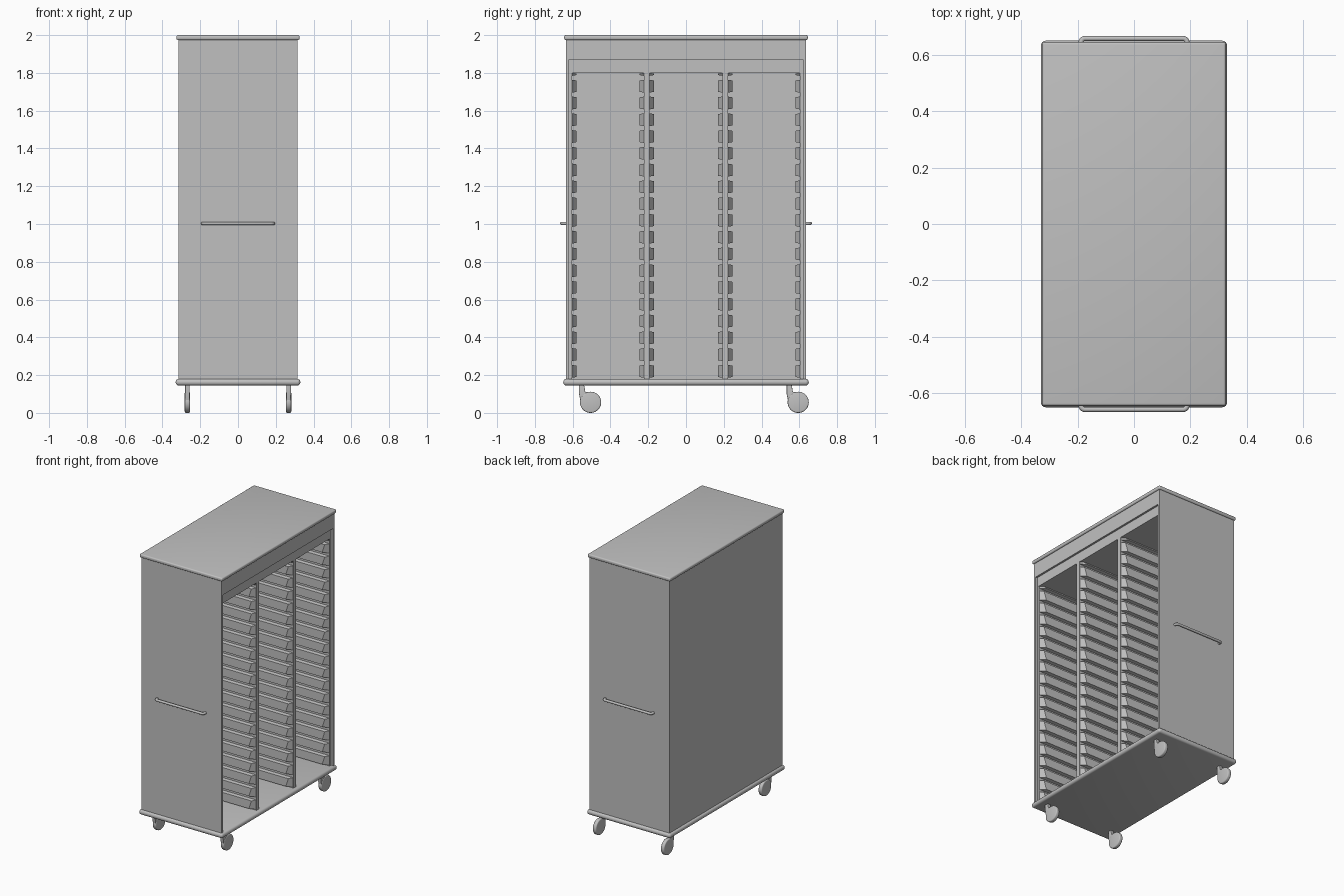
import bpy
import bmesh
import math
from mathutils import Vector

default = bpy.data.objects.get("Cube")
if default:
    bpy.data.objects.remove(default)

metal = bpy.data.materials.new("brushed grey metal")
metal.use_nodes = True
GREY = (0.53, 0.53, 0.53, 1.0)
metal.diffuse_color = GREY
metal.node_tree.nodes["Principled BSDF"].inputs["Base Color"].default_value = GREY


def finish(name, data, smooth=False):
    obj = bpy.data.objects.new(name, data)
    bpy.context.collection.objects.link(obj)
    data.materials.append(metal)
    if smooth:
        bpy.ops.object.select_all(action="DESELECT")
        obj.select_set(True)
        bpy.context.view_layer.objects.active = obj
        bpy.ops.object.shade_smooth_by_angle(angle=math.radians(40))
    return obj


def from_bmesh(name, bm, smooth=False):
    bmesh.ops.recalc_face_normals(bm, faces=bm.faces)
    mesh = bpy.data.meshes.new(name)
    bm.to_mesh(mesh)
    bm.free()
    return finish(name, mesh, smooth)


def box(name, x, y, z, bevel=0, segments=4):
    """Box from (low, high) ranges, with optional rounded edges."""
    bm = bmesh.new()
    bmesh.ops.create_cube(bm, size=1)
    for v in bm.verts:
        for axis, (low, high) in enumerate((x, y, z)):
            v.co[axis] = low if v.co[axis] < 0 else high
    if bevel:
        bmesh.ops.bevel(bm, geom=bm.edges[:], offset=bevel, segments=segments,
                        profile=0.5, affect="EDGES")
    return from_bmesh(name, bm, bool(bevel))


def extrude_x(name, outline, x_low, x_high, bevel):
    """Extrude a (y, z) outline along x and round its two rims."""
    bm = bmesh.new()
    face = bm.faces.new([bm.verts.new((x_low, y, z)) for y, z in outline])
    out = bmesh.ops.extrude_face_region(bm, geom=[face])
    moved = [g for g in out["geom"] if isinstance(g, bmesh.types.BMVert)]
    bmesh.ops.translate(bm, verts=moved, vec=(x_high - x_low, 0, 0))
    rims = [e for e in bm.edges if abs(e.verts[0].co.x - e.verts[1].co.x) < 1e-6]
    bmesh.ops.bevel(bm, geom=rims, offset=bevel, segments=3, profile=0.5,
                    affect="EDGES")
    return from_bmesh(name, bm, True)


# Base with a rounded bumper edge, and the lid
box("base_bumper", (-0.33, 0.33), (-0.65, 0.65), (0.145, 0.18), 0.016)
box("lid", (-0.326, 0.326), (-0.645, 0.645), (1.974, 2.0), 0.009)

# Cabinet shell, open on +x
box("back_panel", (-0.316, -0.3), (-0.636, 0.636), (0.178, 1.976))
for side, label in ((-1, "front"), (1, "rear")):
    outer = sorted((side * 0.62, side * 0.636))
    inner = sorted((side * 0.603, side * 0.62))
    box(label + "_end_panel", (-0.3, 0.316), outer, (0.178, 1.976))
    box(label + "_inner_liner", (-0.3, 0.3), inner, (0.178, 1.87))
box("header_panel", (-0.3, 0.316), (-0.62, 0.62), (1.87, 1.976))
box("recessed_header", (-0.3, 0.302), (-0.612, 0.612), (1.8, 1.871))

# Dividers between the three bays
for side, label in ((-1, "front"), (1, "rear")):
    y = side * 0.2075
    box(label + "_divider", (-0.3, 0.302), (y - 0.0145, y + 0.0145), (0.178, 1.8))


def rib(bm, wall, facing, z_low, z_high):
    """Tray rib: tapered lead-in at the open end, slightly drafted sides."""
    depth, draft, lead = 0.024, 0.004, 0.04
    tip = wall + facing * depth
    root = [(-0.3, z_low), (0.298, z_low), (0.298, z_high), (-0.3, z_high)]
    crest = [(-0.3, z_low + draft), (0.298 - lead, z_low + draft),
             (0.298 - lead / 2, z_high - draft), (-0.3, z_high - draft)]
    a = [bm.verts.new((x, wall, z)) for x, z in root]
    b = [bm.verts.new((x, tip, z)) for x, z in crest]
    bm.faces.new(a)
    bm.faces.new(b)
    for i in range(4):
        j = (i + 1) % 4
        bm.faces.new((a[i], a[j], b[j], b[i]))


# Tray ribs on both walls of each bay
walls = [("front_bay", -0.603, -0.222), ("middle_bay", -0.193, 0.193),
         ("rear_bay", 0.222, 0.603)]
PITCH = 0.0888
for label, low, high in walls:
    bm = bmesh.new()
    for wall, facing in ((low, 1), (high, -1)):
        for row in range(19):
            z = 0.186 + row * PITCH
            rib(bm, wall, facing, z, min(z + 0.068, 1.8))
    from_bmesh(label + "_tray_ribs", bm)


def arc(cy, cz, radius, start, end, steps):
    angles = [math.radians(start + (end - start) * i / steps) for i in range(steps + 1)]
    return [(cy + radius * math.cos(a), cz + radius * math.sin(a)) for a in angles]


# Push handles: round bars with curved ends
for side, label in ((-1, "front"), (1, "rear")):
    curve = bpy.data.curves.new(label + "_handle", "CURVE")
    curve.dimensions = "3D"
    curve.bevel_depth = 0.009
    curve.bevel_resolution = 3
    half, bend, reach, root = 0.188, 0.014, 0.658, 0.63
    left = arc(-half + bend, reach - bend, bend, 180, 90, 5)
    right = arc(half - bend, reach - bend, bend, 90, 0, 5)
    path = [(-half, root)] + left + right + [(half, root)]
    spline = curve.splines.new("POLY")
    spline.points.add(len(path) - 1)
    for point, (x, y) in zip(spline.points, path):
        point.co = (x, side * y, 1.003, 1)
    spline.use_smooth = True
    finish(label + "_handle", curve)

# Casters: a stem leading into a rounded wheel, all trailing the same way
for x, side in ((-0.268, "right"), (0.268, "left")):
    for y, end in ((-0.553, "front"), (0.546, "rear")):
        name = end + "_" + side + "_caster"
        centre = y + 0.048
        wheel = arc(centre, 0.056, 0.056, 0, 352.5, 47)
        extrude_x(name + "_wheel", wheel, x - 0.014, x + 0.014, 0.007)
        fork = [(y - 0.013, 0.15), (y - 0.013, 0.1), (y - 0.005, 0.06),
                (centre, 0.06), (centre, 0.105), (y + 0.02, 0.112), (y + 0.013, 0.15)]
        extrude_x(name + "_fork", fork, x - 0.012, x + 0.012, 0.002)
